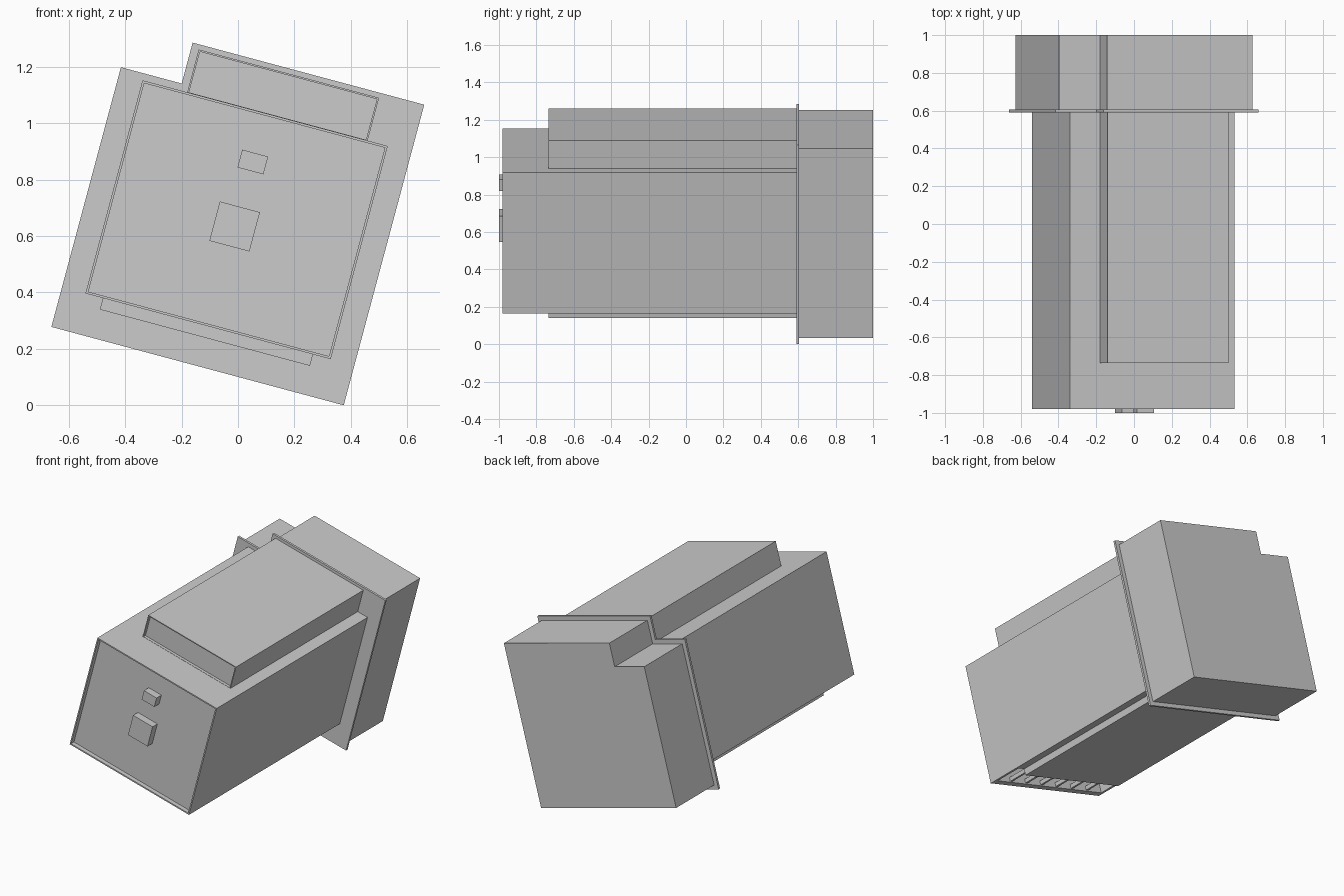
import bpy, bmesh
from math import radians

if "Cube" in bpy.data.objects:
    bpy.data.objects.remove(bpy.data.objects["Cube"])

TILT = radians(15)  # the whole unit leans about the y axis


def add_object(name, bm):
    bmesh.ops.recalc_face_normals(bm, faces=bm.faces[:])
    mesh = bpy.data.meshes.new(name)
    bm.to_mesh(mesh)
    bm.free()
    ob = bpy.data.objects.new(name, mesh)
    bpy.context.collection.objects.link(ob)
    ob.rotation_euler = (0, TILT, 0)
    return ob


def prism(name, profile, y0, y1, rim=0, recess=0):
    """Extrude an untilted (x, z) profile along y; optionally sink the front behind a thin rim."""
    bm = bmesh.new()
    front = bm.faces.new([bm.verts.new((x, y0, z)) for x, z in profile])
    new = bmesh.ops.extrude_face_region(bm, geom=[front], use_keep_orig=True)
    for v in new["geom"]:
        if isinstance(v, bmesh.types.BMVert):
            v.co.y = y1
    bmesh.ops.recalc_face_normals(bm, faces=bm.faces[:])
    if rim:
        bmesh.ops.inset_region(bm, faces=[front], thickness=rim)
        lid = bmesh.ops.extrude_face_region(bm, geom=[front])
        bmesh.ops.translate(bm, vec=(0, recess, 0),
                            verts=[v for v in lid["geom"] if isinstance(v, bmesh.types.BMVert)])
        if front.is_valid:
            bmesh.ops.delete(bm, geom=[front], context="FACES_ONLY")
    return add_object(name, bm)


def box(name, x0, x1, y0, y1, z0, z1, rim=0, recess=0):
    return prism(name, [(x0, z0), (x1, z0), (x1, z1), (x0, z1)], y0, y1, rim, recess)


def stepped(d):
    """Stepped outline of flange and rear housing, shrunk by d."""
    return [(-0.711 + d, 0.097 + d), (0.362 - d, 0.097 + d), (0.362 - d, 1.2 - d),
            (-0.488 + d, 1.2 - d), (-0.488 + d, 1.05 - d), (-0.711 + d, 1.05 - d)]


# Main casing with recessed front panel
body = box("main_casing", -0.625, 0.275, -0.98, 0.595, 0.243, 1.025, 0.012, 0.03)

# Open vent cut into the underside near the front
cutter = box("vent_cutter", -0.605, 0.255, -0.935, -0.735, 0.2, 0.36)
cutter.hide_render = True
mod = body.modifiers.new("vent", "BOOLEAN")
mod.operation = "DIFFERENCE"
mod.solver = "EXACT"
mod.object = cutter
bpy.context.view_layer.objects.active = body
bpy.ops.object.modifier_apply(modifier=mod.name)
bpy.data.objects.remove(cutter)

# Vent slats
for i in range(6):
    x = -0.49 + i * 0.126
    box(f"vent_slat_{i + 1}", x - 0.009, x + 0.009, -0.94, -0.73, 0.25, 0.275)

# Raised housing on top and shallow tray underneath
box("top_housing", -0.461, 0.201, -0.735, 0.595, 1.02, 1.182, 0.009, 0.02)
box("bottom_tray", -0.561, 0.21, -0.735, 0.595, 0.201, 0.25)

# Mounting flange and rear housing
prism("flange", stepped(0), 0.59, 0.605)
prism("rear_housing", stepped(0.027), 0.6, 1.0)

# Front buttons
box("large_button", -0.249, -0.102, -1.0, -0.945, 0.537, 0.681)
box("small_button", -0.22, -0.125, -1.0, -0.945, 0.814, 0.879)
